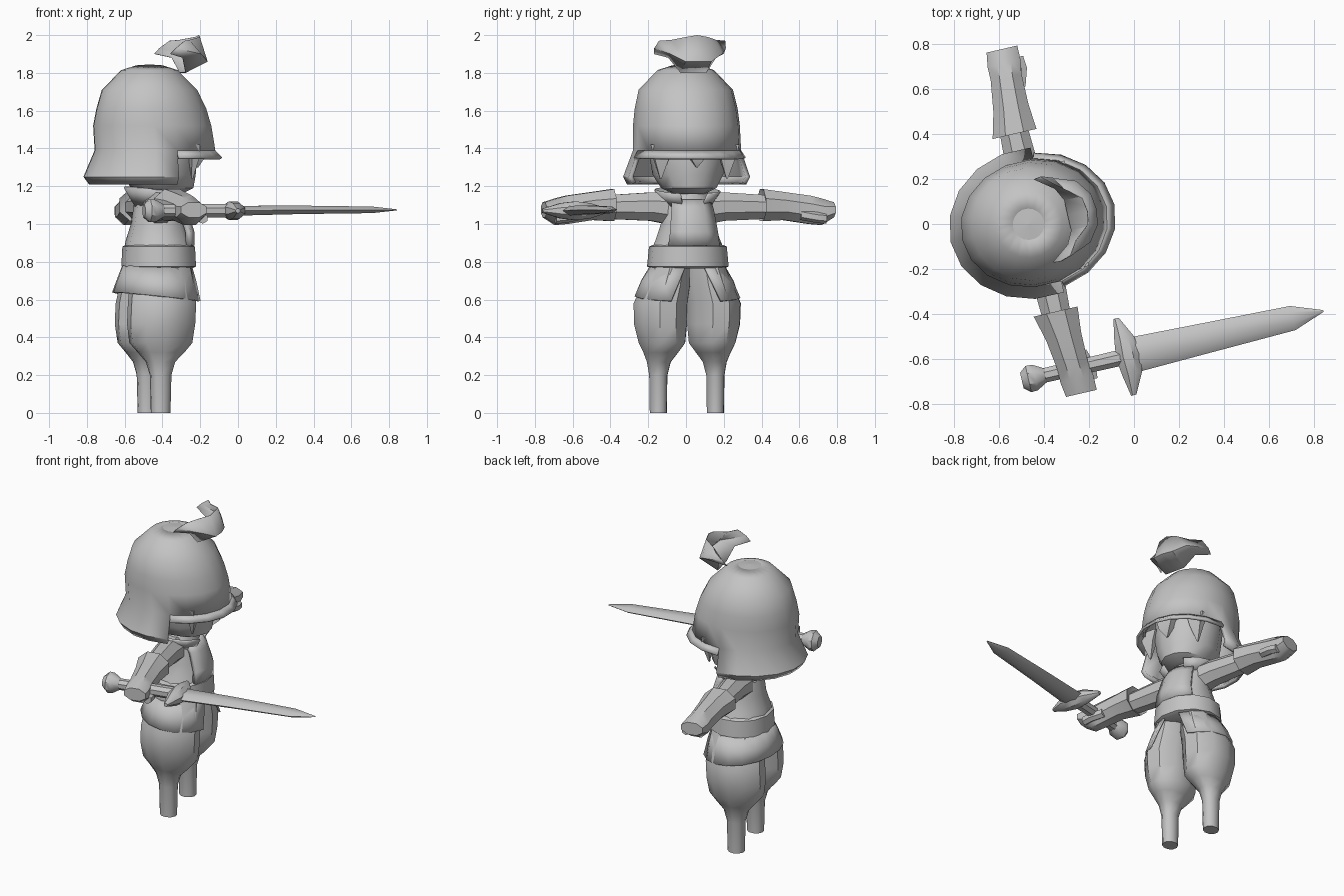
import bpy, bmesh
from math import sin, cos, pi, radians
from mathutils import Matrix

cube = bpy.data.objects.get("Cube")
if cube:
    bpy.data.objects.remove(cube)

grey = bpy.data.materials.new("plain_grey")
grey.use_nodes = True
grey.diffuse_color = (0.55, 0.55, 0.55, 1)
grey.node_tree.nodes["Principled BSDF"].inputs["Base Color"].default_value = grey.diffuse_color

# Parts are modelled looking along +x, then the whole figure is placed and turned
PLACE = Matrix.Translation((-0.42, 0.01, 0)) @ Matrix.Rotation(radians(13), 4, "Z")
parts = []


def skin(name, rows, closed=False, caps=False, keep=None, thick=0):
    """Stretch faces over rows of points."""
    bm = bmesh.new()
    grid = [[bm.verts.new(p) for p in row] for row in rows]
    n = len(rows[0])
    for r in range(len(rows) - 1):
        for c in range(n if closed else n - 1):
            if keep and not keep(r, c):
                continue
            d = (c + 1) % n
            bm.faces.new((grid[r][c], grid[r][d], grid[r + 1][d], grid[r + 1][c]))
    if caps:
        bm.faces.new(grid[0])
        bm.faces.new(grid[-1])
    loose = [v for v in bm.verts if not v.link_faces]
    bmesh.ops.delete(bm, geom=loose, context="VERTS")
    bmesh.ops.recalc_face_normals(bm, faces=bm.faces)
    mesh = bpy.data.meshes.new(name)
    bm.to_mesh(mesh)
    bm.free()
    mesh.materials.append(grey)
    ob = bpy.data.objects.new(name, mesh)
    bpy.context.collection.objects.link(ob)
    ob.matrix_world = PLACE
    if thick:
        mod = ob.modifiers.new("thickness", "SOLIDIFY")
        mod.thickness = thick
        mod.offset = -1
    parts.append(ob)
    return ob


def loft(name, axis, sections, n=8, phase=0.5):
    """Closed tube; a section is position, two centre values, two radii."""
    grow = 1 / cos(pi / n) if phase else 1
    rows = []
    for t, a, b, ra, rb in sections:
        row = []
        for i in range(n):
            ang = 2 * pi * (i + phase) / n
            p, q = a + ra * grow * cos(ang), b + rb * grow * sin(ang)
            row.append({"x": (t, p, q), "y": (p, t, q), "z": (p, q, t)}[axis])
        rows.append(row)
    return skin(name, rows, closed=True, caps=True)


# Head
loft("head", "z", [(1.16, 0.03, 0, 0.09, 0.08), (1.19, 0.02, 0, 0.16, 0.14),
                   (1.26, 0, 0, 0.19, 0.18), (1.38, 0, 0, 0.2, 0.2),
                   (1.52, -0.02, 0, 0.2, 0.2), (1.62, -0.03, 0, 0.1, 0.1)], 12)

# Locks of hair under the helmet edge
for label, u, v, tip in (("front_lock", 0.21, 0.0, 1.3), ("near_lock", 0.14, -0.18, 1.24),
                         ("far_lock", 0.14, 0.18, 1.24)):
    loft(label, "z", [(1.42, u, v, 0.03, 0.06), (1.35, u + 0.01, v, 0.02, 0.04),
                      (tip, u, v, 0.004, 0.004)], 4)

# Helmet: full dome, neck guard cut away over the face
SIDES = 18
dome = [(1.84, -0.05, 0.07, 0.07), (1.815, -0.05, 0.15, 0.15), (1.71, -0.05, 0.255, 0.25),
        (1.61, -0.04, 0.295, 0.272), (1.52, -0.035, 0.318, 0.282),
        (1.39, -0.02, 0.325, 0.285), (1.25, -0.03, 0.375, 0.335), (1.21, -0.03, 0.345, 0.315)]
rings = []
for z, centre, ru, rv in dome:
    angs = [2 * pi * i / SIDES for i in range(SIDES)]
    rings.append([(centre + ru * cos(a), rv * sin(a), z) for a in angs])
helmet = skin("helmet", rings, closed=True, thick=0.025,
              keep=lambda r, c: r < 5 or 4 <= c <= SIDES - 5)
skin("helmet_top", [[(-0.05, 0, 1.845)] * SIDES, rings[0]], closed=True)

# Short peak over the face
inner, outer = [], []
for deg in range(-80, 81, 20):
    a = radians(deg)
    inner.append((-0.02 + 0.325 * cos(a), 0.285 * sin(a), 1.39))
    outer.append((-0.02 + 0.362 * cos(a), 0.31 * sin(a), 1.352))
skin("helmet_peak", [inner, outer], thick=0.015)

# Crest: a flared curved sheet floating over the helmet
half = [[(0.02, 0.19, 1.9), (0.05, 0.195, 1.93), (0.1, 0.18, 1.97)],
        [(0.1, 0.13, 1.88), (0.2, 0.14, 1.9), (0.14, 0.12, 1.975)],
        [(0.13, 0.07, 1.8), (0.25, 0.07, 1.86), (0.21, 0.06, 1.99)]]
other = [[(x, -y, z) for x, y, z in col] for col in reversed(half)]
skin("crest", half + [[(0.13, 0, 1.8), (0.26, 0, 1.86), (0.22, 0, 2.0)]] + other, thick=0.004)

# Torso, chest plate and collar
loft("torso", "z", [(0.86, 0, 0, 0.175, 0.19), (0.92, 0, 0, 0.165, 0.165),
                    (1.0, 0, 0, 0.14, 0.14), (1.1, -0.01, 0, 0.115, 0.14),
                    (1.18, -0.01, 0, 0.09, 0.1), (1.22, 0, 0, 0.07, 0.07)], 10)
plate = []
for z, w, u in ((1.13, 0.105, 0.125), (1.08, 0.115, 0.155), (0.96, 0.13, 0.19), (0.885, 0.14, 0.19)):
    plate.append([(u - 0.045 * k * k, w * k, z) for k in (-1, -0.5, 0, 0.5, 1)])
skin("chest_plate", plate, thick=0.03)
low, high = [], []
for deg in range(25, 336, 31):
    a = radians(deg)
    low.append((0.12 * cos(a), 0.12 * sin(a), 1.1))
    high.append((-0.01 + 0.17 * cos(a), 0.17 * sin(a), 1.18 - 0.02 * cos(a)))
skin("collar", [low, high], thick=0.012)

# Belt and open-fronted skirt
loft("belt", "z", [(0.765, 0, 0, 0.17, 0.185), (0.775, 0, 0, 0.19, 0.21),
                   (0.88, 0, 0, 0.185, 0.2), (0.89, 0, 0, 0.165, 0.18)], 12)
waist, middle, hem = [], [], []
for i in range(15):
    k = i / 14
    for row, gap, ru, rv, z, drop in ((waist, 15, 0.185, 0.2, 0.78, 0),
                                      (middle, 22, 0.21, 0.25, 0.7, 0.01),
                                      (hem, 29, 0.235, 0.285, 0.615, 0.025)):
        a = radians(gap + (360 - 2 * gap) * k)
        row.append((-0.01 + ru * cos(a), rv * sin(a), z - drop * cos(a)))
skin("skirt", [waist, middle, hem], thick=0.012)

# Limbs on both sides
for side, label in ((1, "free"), (-1, "sword")):
    # Baggy trousers running into a thin shin
    v = 0.155 * side
    loft(label + "_side_leg", "z", [
        (0, -0.025, v, 0.05, 0.044), (0.2, -0.025, v, 0.055, 0.047),
        (0.27, -0.025, v * 0.98, 0.075, 0.062), (0.32, -0.02, v * 0.92, 0.12, 0.09),
        (0.37, -0.02, v * 0.88, 0.162, 0.12), (0.47, -0.02, v * 0.93, 0.175, 0.137),
        (0.58, -0.015, v * 0.93, 0.175, 0.14), (0.68, -0.01, v * 0.75, 0.165, 0.125),
        (0.79, 0, v * 0.6, 0.14, 0.095)], 10)
    # Sleeve
    loft(label + "_sleeve", "y", [(s * side, -0.02, z, r, r) for s, z, r in (
        (0.08, 1.08, 0.085), (0.2, 1.092, 0.075), (0.43, 1.09, 0.063))], 8)
    # Glove with a flared cuff
    loft(label + "_glove", "y", [(s * side, u, z, ru, rz) for s, u, z, ru, rz in (
        (0.415, -0.02, 1.1, 0.08, 0.07), (0.405, -0.02, 1.1, 0.1, 0.085),
        (0.52, -0.01, 1.095, 0.08, 0.074), (0.66, 0, 1.075, 0.07, 0.075),
        (0.72, 0.005, 1.065, 0.075, 0.07), (0.785, 0.01, 1.075, 0.07, 0.04))], 8)
    loft(label + "_thumb", "y", [(s * side, u, z, 0.025, 0.025) for s, u, z in (
        (0.6, 0.05, 1.05), (0.68, 0.075, 1.035), (0.735, 0.07, 1.03))], 6)

# Sword held across the hand
GRIP = -0.67
loft("sword_grip", "x", [(-0.17, GRIP, 1.07, 0.032, 0.032), (0.23, GRIP, 1.07, 0.036, 0.036)], 8)
loft("sword_pommel", "x", [(t, GRIP, 1.07, r, r) for t, r in (
    (-0.235, 0.035), (-0.205, 0.06), (-0.175, 0.058), (-0.13, 0.033))], 8)
loft("sword_guard", "y", [(GRIP + t, u, 1.07, r, r * 0.9) for t, u, r in (
    (-0.175, 0.235, 0.012), (-0.08, 0.25, 0.045), (0, 0.25, 0.055),
    (0.08, 0.25, 0.045), (0.175, 0.235, 0.012))], 8)
loft("sword_blade", "x", [(0.25, GRIP, 1.07, 0.08, 0.03), (0.6, GRIP, 1.075, 0.068, 0.026),
                          (1.0, GRIP, 1.075, 0.055, 0.02), (1.14, GRIP, 1.075, 0.004, 0.003)],
     6, 0)

# Smooth shading with crisp edges
bpy.ops.object.select_all(action="DESELECT")
for ob in parts:
    ob.select_set(True)
bpy.context.view_layer.objects.active = parts[0]
bpy.ops.object.shade_smooth_by_angle(angle=radians(40))
